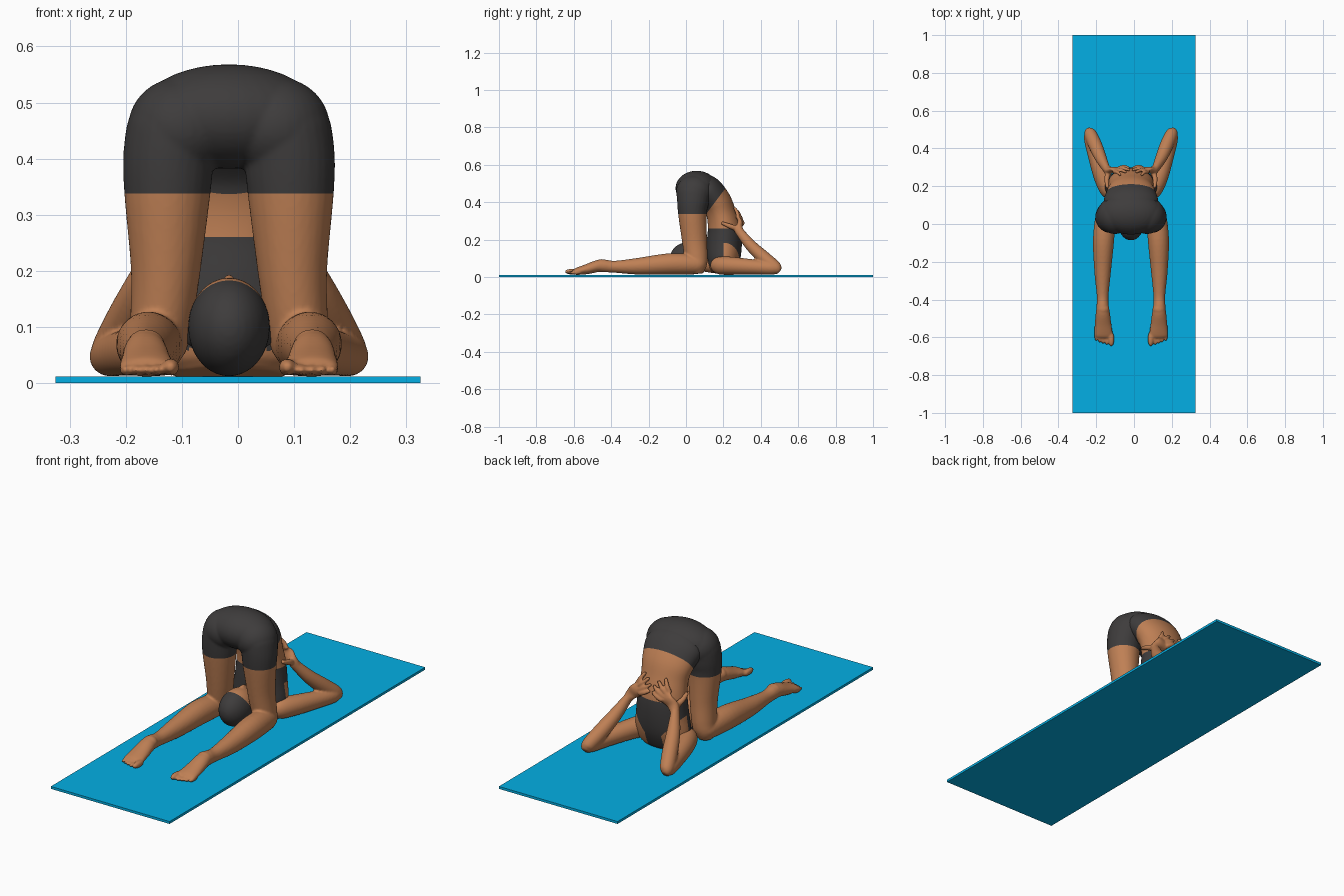
import bpy, bmesh, math
from mathutils import Vector, Matrix

if "Cube" in bpy.data.objects:
    bpy.data.objects.remove(bpy.data.objects["Cube"])

CX = -0.016  # the figure sits slightly off the mat's centre line


def mat(name, rgb):
    m = bpy.data.materials.new(name)
    m.diffuse_color = (*rgb, 1)
    m.use_nodes = True
    m.node_tree.nodes["Principled BSDF"].inputs["Base Color"].default_value = m.diffuse_color
    return m


SKIN = mat("skin", (0.52, 0.215, 0.09))
DARK = mat("charcoal", (0.048, 0.045, 0.045))
BLUE = mat("mat_blue", (0.001, 0.43, 0.78))


def spline(rows, n=6):
    # Catmull-Rom sampling of (x, y, z, a, b) rows
    out = []
    R = [Vector(r) for r in rows]
    for i in range(len(R) - 1):
        p0, p1, p2, p3 = R[max(i - 1, 0)], R[i], R[i + 1], R[min(i + 2, len(R) - 1)]
        for k in range(n):
            t = k / n
            out.append(0.5 * (2 * p1 + (p2 - p0) * t + (2 * p0 - 5 * p1 + 4 * p2 - p3) * t * t
                              + (3 * p1 - p0 - 3 * p2 + p3) * t ** 3))
    return out + [R[-1]]


def loft(bm, rows, s=1, seg=28):
    # closed tube with elliptical sections: a across, b in the other direction
    P = spline(rows)
    C = [Vector((CX + s * p[0], p[1], p[2])) for p in P]
    rings = []
    for i, p in enumerate(P):
        t = (C[min(i + 1, len(C) - 1)] - C[max(i - 1, 0)]).normalized()
        side = Vector((1, 0, 0))
        side = (side - t * side.dot(t)).normalized()
        up = t.cross(side)
        rings.append([bm.verts.new(C[i] + side * p[3] * math.cos(2 * math.pi * j / seg)
                                   + up * p[4] * math.sin(2 * math.pi * j / seg)) for j in range(seg)])
    for r, q in zip(rings, rings[1:]):
        for j in range(seg):
            bm.faces.new((r[j], r[(j + 1) % seg], q[(j + 1) % seg], q[j]))
    bm.faces.new(rings[0][::-1])
    bm.faces.new(rings[-1])


def ball(bm, c, r, s=1):
    bmesh.ops.create_uvsphere(bm, u_segments=32, v_segments=20, radius=1,
                              matrix=Matrix.Translation((CX + s * c[0], c[1], c[2])) @ Matrix.Diagonal((*r, 1)))


def finish(bm, name, mats, voxel=0.006, smooth=4, cuts=(), rule=None):
    # fuse the pieces, smooth, cut along colour borders, colour by rule
    bmesh.ops.recalc_face_normals(bm, faces=bm.faces)
    me = bpy.data.meshes.new(name)
    bm.to_mesh(me)
    bm.free()
    ob = bpy.data.objects.new(name, me)
    bpy.context.collection.objects.link(ob)
    if voxel:
        m = ob.modifiers.new("fuse", 'REMESH')
        m.mode, m.voxel_size = 'VOXEL', voxel
        m = ob.modifiers.new("soften", 'SMOOTH')
        m.factor, m.iterations = 0.5, smooth
        bpy.context.view_layer.update()
        me = bpy.data.meshes.new_from_object(ob.evaluated_get(bpy.context.evaluated_depsgraph_get()))
        ob.modifiers.clear()
        ob.data = me
    me.materials.clear()
    for m in mats:
        me.materials.append(m)
    bm = bmesh.new()
    bm.from_mesh(me)
    for co, no in cuts:
        bmesh.ops.bisect_plane(bm, geom=bm.verts[:] + bm.edges[:] + bm.faces[:], dist=1e-5,
                               plane_co=co, plane_no=no)
    for f in bm.faces:
        f.smooth = voxel > 0
        c = f.calc_center_median()
        f.material_index = 1 if rule and rule(c.x - CX, c.y, c.z) else 0
    bm.to_mesh(me)
    bm.free()
    return ob


# yoga mat
bm = bmesh.new()
bmesh.ops.create_cube(bm, size=1, matrix=Matrix.Translation((0, 0, 0.006)) @ Matrix.Diagonal((0.65, 2, 0.012, 1)))
finish(bm, "yoga_mat", [BLUE], voxel=0)

# hips, legs and feet
bm = bmesh.new()
ball(bm, (0, 0.057, 0.475), (0.165, 0.113, 0.093))
for s in (-1, 1):
    ball(bm, (.085, .045, .455), (.095, .098, .09), s)
    loft(bm, [(.09, .045, .49, .05, .06), (.097, .043, .46, .08, .088), (.107, .038, .41, .081, .086),
              (.11, .035, .34, .077, .077), (.113, .045, .2, .062, .067), (.122, .055, .1, .055, .061),
              (.13, .058, .055, .05, .052), (.13, .06, .018, .03, .032)], s)
    loft(bm, [(.13, .10, .055, .025, .025), (.133, .06, .065, .05, .05), (.145, -.08, .07, .056, .057),
              (.15, -.25, .058, .044, .045), (.15, -.38, .055, .031, .032), (.15, -.44, .06, .033, .034),
              (.149, -.475, .058, .038, .032), (.148, -.53, .042, .044, .027), (.146, -.585, .03, .049, .019),
              (.146, -.6, .026, .044, .013)], s)
    ball(bm, (.148, -.452, .067), (.034, .03, .029), s)
    for i in range(5):  # toes, big toe on the inside
        x, r = .104 + (.0 if i == 0 else .006 + .0185 * i), (.0155 if i == 0 else .0105)
        ball(bm, (x, -.609 + .005 * i, .013 + r), (r, .04 - .002 * i, r), s)
finish(bm, "hips_and_legs", [SKIN, DARK], voxel=0.0055, smooth=3, cuts=[((0, 0, .338), (0, 0, 1))],
       rule=lambda x, y, z: z > .338)

# torso with sports top and waistband
WL = Vector((0, -1.33, 1))
bm = bmesh.new()
loft(bm, [(0, .19, .015, .10, .055), (0, .195, .04, .135, .073), (0, .2, .10, .14, .09), (0, .205, .18, .129, .094),
          (0, .205, .26, .122, .089), (0, .188, .34, .118, .079), (0, .165, .40, .13, .079),
          (0, .12, .455, .145, .083), (0, .085, .475, .13, .08)], seg=40)


def clothed(x, y, z):
    if z - .34 > (y - .11) * 1.33:
        return True
    if z > .26:
        return False
    return z > .06 if y < .2 else abs(x) < .045 + max(0, z - .09) * .9


finish(bm, "torso", [SKIN, DARK], rule=clothed,
       cuts=[((0, .11, .34), WL), ((0, 0, .26), (0, 0, 1)), ((0, .2, 0), (0, 1, 0)),
             ((CX + .045, 0, .09), (1, 0, -.9)), ((CX - .045, 0, .09), (1, 0, .9))])

# neck
bm = bmesh.new()
loft(bm, [(0, .06, .09, .05, .05), (0, .12, .075, .05, .05), (0, .2, .06, .06, .045)])
finish(bm, "neck", [SKIN])

# head: crown to the front, face up, chin tucked to the chest
bm = bmesh.new()
ball(bm, (0, .018, .1), (.073, .105, .088))
ball(bm, (0, .085, .135), (.045, .045, .045))
ball(bm, (0, .06, .18), (.011, .02, .014))
for s in (-1, 1):
    ball(bm, (.073, .05, .09), (.008, .018, .025), s)
finish(bm, "head", [SKIN, DARK], cuts=[((0, .03, .1), (0, 1, .55))],
       rule=lambda x, y, z: y < .03 - (z - .1) * .55)

# arms and hands
for s, side in ((-1, "left"), (1, "right")):
    bm = bmesh.new()
    loft(bm, [(.09, .15, .06, .03, .03), (.115, .18, .062, .048, .048), (.15, .25, .06, .047, .047),
              (.19, .37, .053, .04, .04), (.213, .455, .048, .036, .036), (.217, .495, .04, .024, .024)], s)
    loft(bm, [(.217, .50, .03, .015, .015), (.216, .48, .048, .032, .034), (.19, .42, .10, .036, .036),
              (.16, .35, .165, .031, .031), (.13, .292, .235, .02, .024), (.122, .28, .252, .02, .024)], s)
    loft(bm, [(.132, .295, .232, .02, .02), (.112, .285, .262, .028, .018), (.085, .288, .285, .034, .014),
              (.07, .287, .298, .03, .010)], s)
    tips = [(.058, .262, .367), (.03, .276, .352), (.012, .287, .33), (.012, .297, .303)]
    bases = [(.09, .276, .313), (.078, .283, .305), (.067, .29, .293), (.062, .297, .278)]
    for b, t in zip(bases, tips):
        b, t = Vector(b), Vector(t)
        m = (b + t) / 2 + Vector((0, .006, 0))
        loft(bm, [(*b, .011, .011), (*m, .0105, .0105), (*t, .008, .008)], s, 14)
        ball(bm, t, (.008, .008, .008), s)
    loft(bm, [(.118, .282, .255, .016, .016), (.128, .235, .272, .013, .013), (.124, .19, .29, .009, .009)], s, 14)
    finish(bm, side + "_arm", [SKIN], voxel=0.005, smooth=3)
